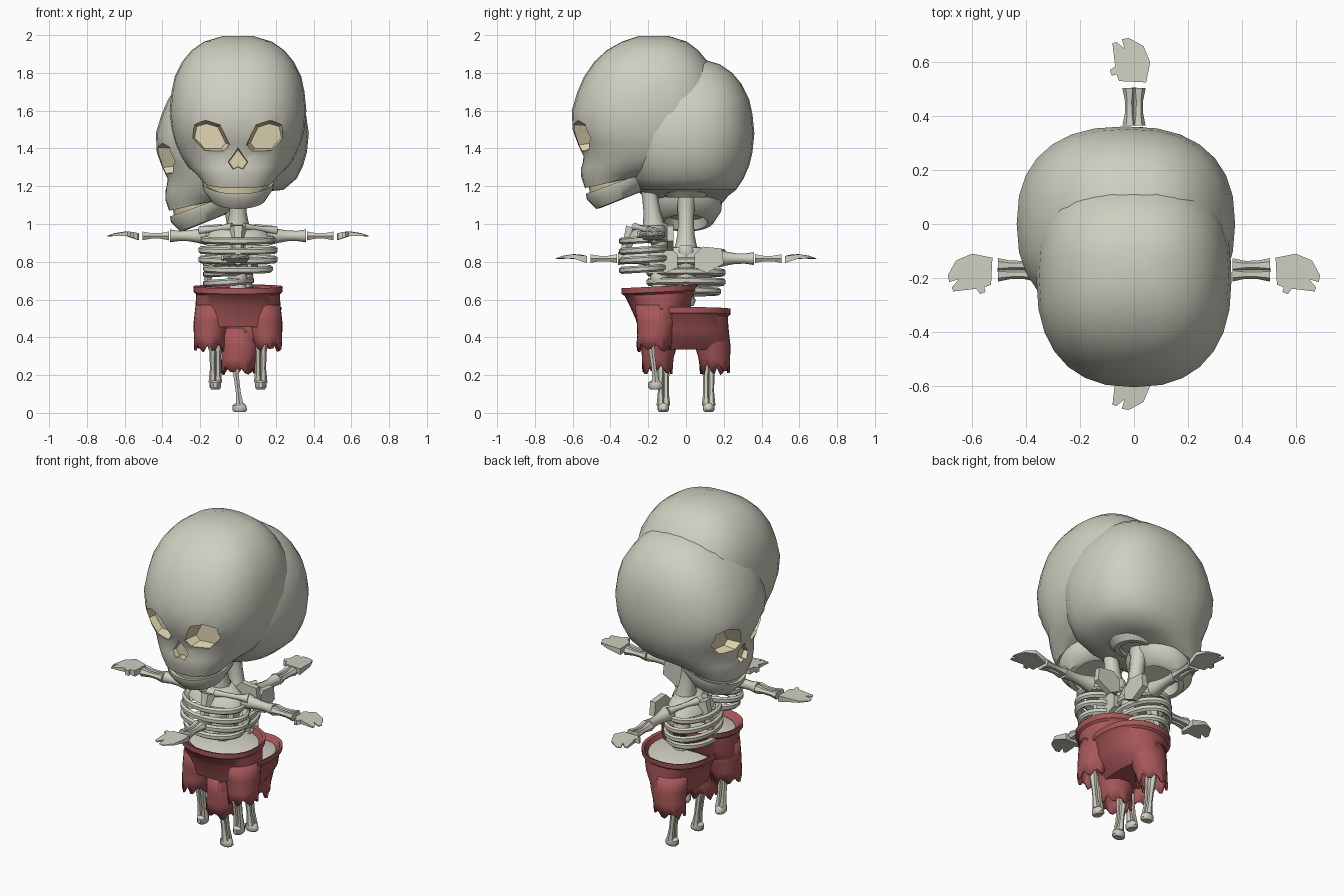
import bpy, bmesh, math, random
from mathutils import Vector, Matrix

random.seed(4)
if "Cube" in bpy.data.objects:
    bpy.data.objects.remove(bpy.data.objects["Cube"])


def material(name, rgb):
    m = bpy.data.materials.new(name)
    m.use_nodes = True
    m.diffuse_color = (*rgb, 1)
    m.node_tree.nodes["Principled BSDF"].inputs["Base Color"].default_value = (*rgb, 1)
    return m


BONE = material("bone", (0.62, 0.62, 0.53))
CREAM = material("socket cream", (0.74, 0.66, 0.43))
RED = material("shorts red", (0.39, 0.095, 0.1))
parts = []


def finish(name, bm, mats, angle=40):
    bmesh.ops.recalc_face_normals(bm, faces=bm.faces)
    mesh = bpy.data.meshes.new(name)
    bm.to_mesh(mesh)
    bm.free()
    for m in mats:
        mesh.materials.append(m)
    mesh.shade_smooth()
    mesh.set_sharp_from_angle(angle=math.radians(angle))
    ob = bpy.data.objects.new(name, mesh)
    bpy.context.collection.objects.link(ob)
    parts.append(ob)
    return ob


def loft(name, rings, mats=(BONE,), caps=True, closed=False, angle=40):
    """Skin a list of equal-sized point rings."""
    bm = bmesh.new()
    rows = [[bm.verts.new(p) for p in r] for r in rings]
    n = len(rows[0])
    pairs = list(zip(rows, rows[1:])) + ([(rows[-1], rows[0])] if closed else [])
    for a, b in pairs:
        for i in range(n):
            j = (i + 1) % n
            bm.faces.new((a[i], a[j], b[j], b[i]))
    if caps and not closed:
        bm.faces.new(rows[0])
        bm.faces.new(rows[-1])
    return finish(name, bm, mats, angle)


def oval(z, front, back, hw, tilt=0, cx=0, n=28, power=2.0):
    """Horizontal oval ring; tilt raises it toward the back."""
    cy, hy, pts = (front + back) / 2, (back - front) / 2, []
    for i in range(n):
        t = math.tau * i / n
        c, s = math.cos(t), math.sin(t)
        x = math.copysign(abs(c) ** (2 / power), c) * hw
        y = cy + math.copysign(abs(s) ** (2 / power), s) * hy
        pts.append(Vector((cx + x, y, z + tilt * (y - front))))
    return pts


def bone(name, a, b, radii, n=8):
    """Straight bone with radii spread evenly from a to b."""
    a, b = Vector(a), Vector(b)
    q = (b - a).to_track_quat('Z', 'Y')
    rings = []
    for k, r in enumerate(radii):
        c = a.lerp(b, k / (len(radii) - 1))
        rings.append([c + q @ Vector((r * math.cos(math.tau * i / n), r * math.sin(math.tau * i / n), 0))
                      for i in range(n)])
    return loft(name, rings, angle=50)


def bake(ob):
    dg = bpy.context.evaluated_depsgraph_get()
    mesh = bpy.data.meshes.new_from_object(ob.evaluated_get(dg))
    ob.modifiers.clear()
    ob.data = mesh


# Skull: z, front, back, half width, tilt
skull = loft("skull", [oval(*r, power=2.4) for r in (
    (1.07, -.365, -.02, .185, .22), (1.13, -.385, .12, .225, .08), (1.18, -.385, .24, .265),
    (1.24, -.375, .31, .305), (1.31, -.405, .345, .335), (1.38, -.43, .365, .352),
    (1.48, -.435, .375, .362), (1.58, -.405, .36, .352), (1.66, -.37, .335, .335),
    (1.74, -.315, .285, .295), (1.80, -.25, .235, .245), (1.845, -.17, .175, .18),
    (1.875, -.08, .08, .08))], (BONE, CREAM), angle=60)

# Eye sockets and nose hole are cut with tapered prisms
eye = ((.045, 1.3), (.075, 1.265), (.18, 1.262), (.25, 1.335), (.235, 1.41), (.17, 1.428), (.095, 1.405))
nose = ((0, 1.29), (.06, 1.21), (.03, 1.165), (0, 1.18), (-.03, 1.165), (-.06, 1.21))
for outline, s in ((eye, 1), (eye, -1), (nose, 1)):
    mid = sum((Vector(p) for p in outline), Vector((0, 0))) / len(outline)
    inner = [mid.lerp(Vector(p), .8) for p in outline]
    cut = loft("socket_cutter", [
        [(s * p[0], -.6, p[1]) for p in outline],
        [(s * p[0], -.42 + .22 * abs(mid.x), p[1]) for p in outline],
        [(s * p.x, -.35 + .3 * abs(mid.x) + .2 * (abs(p.x) - abs(mid.x)) * (mid.x > .05), p.y) for p in inner]],
        (BONE, CREAM))
    for f in cut.data.polygons:
        f.material_index = 1
    cut.hide_render = True
    mod = skull.modifiers.new("socket", 'BOOLEAN')
    mod.object, mod.operation, mod.solver = cut, 'DIFFERENCE', 'EXACT'
    bake(skull)
    parts.remove(cut)
    bpy.data.objects.remove(cut)
skull.data.shade_smooth()
skull.data.set_sharp_from_angle(angle=math.radians(45))

# Mouth lining and hollow jaw
loft("mouth", [oval(1.02, -.335, -.02, .165, .3), oval(1.08, -.345, -.02, .172, .27)], (CREAM,))
loft("jaw", [oval(1.035, -.3, -.05, .13, .36), oval(1.04, -.36, .0, .19, .36), oval(1.01, -.355, .0, .187, .36),
             oval(.96, -.305, -.05, .145, .4), oval(.965, -.28, -.07, .115, .4), oval(1.02, -.27, -.08, .1, .3)])
loft("skull_base", [oval(1.19, -.13, .16, .14), oval(1.14, -.1, .11, .1), oval(1.14, -.08, .08, .075),
                    oval(1.18, -.06, .06, .05)])

# Neck and spine
bone("neck", (0, 0, .87), (0, -.04, 1.17), (.06, .045, .042, .045, .06))
for i in range(6):
    z = .5 + .065 * i
    bone("vertebra", (0, .03, z), (0, .03, z + .06), (.04, .052, .04))

# Ribs: flattened hoops
for z, hw in ((.79, .195), (.735, .21), (.685, .21), (.635, .185)):
    h, d = .019, .022
    loft("rib", [oval(z - h, -.17, .07, hw - d / 2, .06), oval(z - h / 2, -.185, .085, hw, .06),
                 oval(z + h / 2, -.185, .085, hw, .06), oval(z + h, -.17, .07, hw - d / 2, .06),
                 oval(z, -.15, .05, hw - .04, .06)], closed=True)
bone("sternum", (0, -.165, .7), (0, -.11, .86), (.02, .03, .035, .045), 6)
loft("upper_chest", [oval(.8, -.14, .07, .17), oval(.84, -.12, .07, .15), oval(.875, -.08, .06, .09)])

for s, side in ((1, "left"), (-1, "right")):
    # Shoulder
    bone(side + "_collarbone", (s * .03, -.1, .865), (s * .2, -.02, .845), (.022, .015, .015, .024))
    blade = ((.045, .77), (.045, .84), (.09, .88), (.19, .87), (.2, .79), (.11, .74))
    loft(side + "_shoulder_blade", [[(s * x, y, z) for x, z in blade] for y in (.07, .105)])
    # Arm
    bone(side + "_upper_arm", (s * .17, 0, .817), (s * .36, 0, .817), (.048, .036, .028, .027, .034))
    for y in (-.016, .016):
        bone(side + "_forearm", (s * .365, y, .817), (s * .505, y * 1.1, .817), (.027, .017, .017, .026), 6)
    # Mitten hand with thumb and notched fingertips
    hand = ((.525, .045), (.6, .06), (.66, .035), (.69, -.02), (.685, -.045), (.65, -.035),
            (.675, -.065), (.67, -.08), (.585, -.07), (.57, -.09), (.55, -.082), (.555, -.065), (.53, -.055))
    arch = lambda x: .835 - 2.2 * (x - .6) ** 2
    loft(side + "_hand", [[(s * x, y, arch(x) + dz * (.71 - x) / .18) for x, y in hand] for dz in (-.028, .008)])
    # Lower leg
    for dx in (-.014, .014):
        bone(side + "_shin", (s * .12 + dx, -.025, .32), (s * .12 + dx, .01, .04), (.025, .022, .016, .015, .022), 6)
    loft(side + "_foot", [oval(z, f, b, w, 0, s * .12, 10) for z, f, b, w in (
        (.005, -.022, .04, .022), (.015, -.032, .05, .03), (.04, -.032, .045, .03), (.052, -.015, .03, .02))])
    # Trouser leg with a ragged hem
    rings = [oval(z, f, b, w, 0, s * c) for z, f, b, w, c in (
        (.45, -.1, .14, .1, .125), (.36, -.09, .12, .095, .14), (.29, -.088, .098, .084, .15),
        (.225, -.092, .092, .08, .152))]
    for i, p in enumerate(rings[-1]):
        p.z += random.uniform(-.012, .012) + (.018 if i % 4 < 2 else -.012)
    leg = loft(side + "_shorts_leg", rings, (RED,), caps=False)
    leg.modifiers.new("cloth", 'SOLIDIFY').thickness = .012
    bake(leg)

# Pelvis and hip part of the shorts
loft("pelvis", [oval(.44, -.08, .15, .18), oval(.515, -.13, .2, .205, .05), oval(.535, -.08, .14, .13, .05)])
loft("shorts", [oval(*r, power=2.2) for r in (
    (.5, -.13, .2, .2, .05), (.535, -.155, .215, .222, .05), (.54, -.172, .23, .237, .05),
    (.51, -.172, .228, .235, .05), (.5, -.155, .215, .222, .05), (.44, -.125, .195, .225),
    (.38, -.098, .155, .232), (.335, -.085, .115, .225))], (RED,))

# Two figures share the meshes: one faces forward, one is turned sideways and lower
for ob in parts:
    twin = ob.copy()
    twin.name = "second_" + ob.name
    bpy.context.collection.objects.link(twin)
    ob.matrix_world = Matrix.Translation((0, -.17, .12))
    twin.matrix_world = Matrix.Rotation(-math.pi / 2, 4, 'Z')
